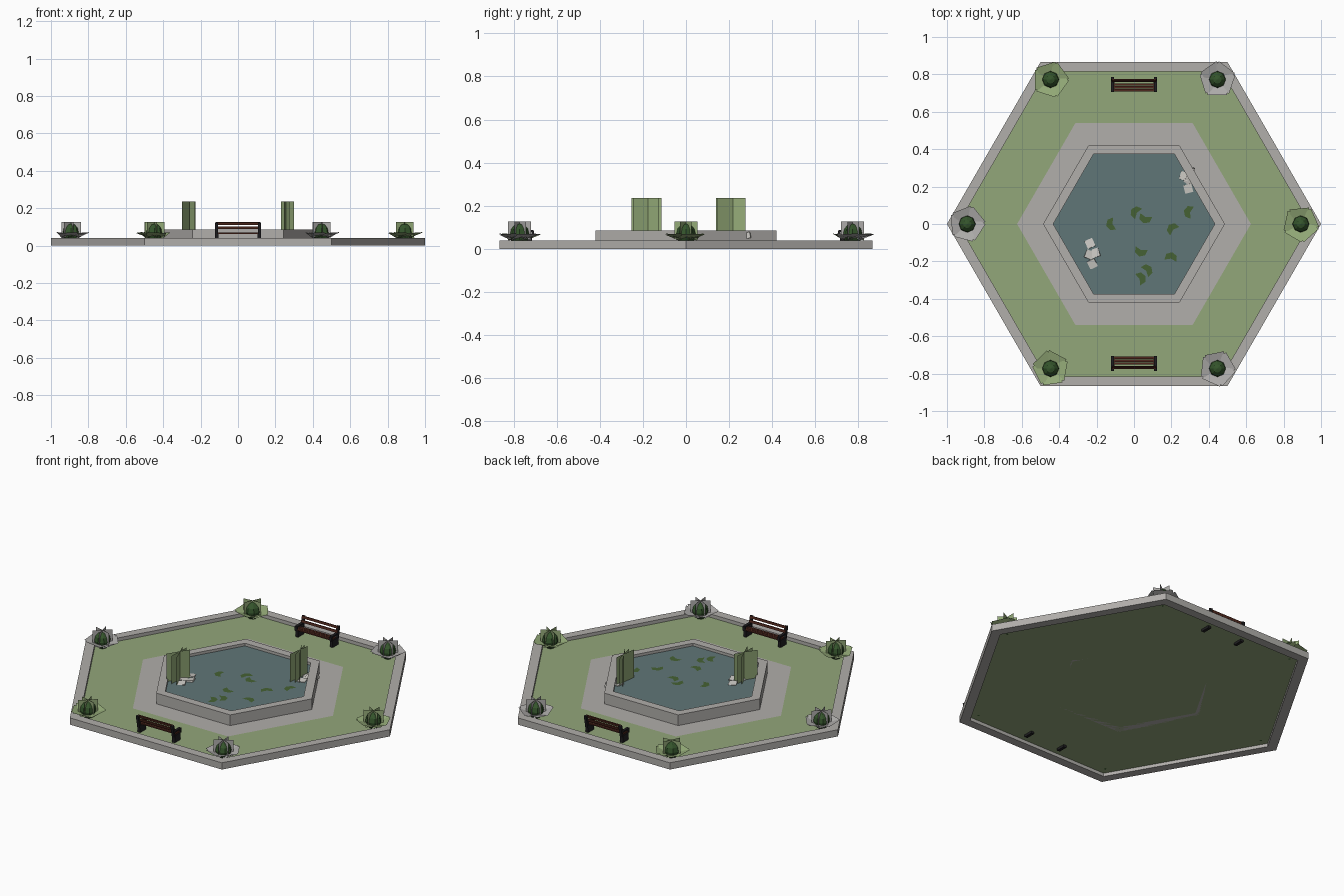
import bpy, bmesh, math, random
from mathutils import Matrix, Vector, Euler

if "Cube" in bpy.data.objects:
    bpy.data.objects.remove(bpy.data.objects["Cube"])

random.seed(4)
TAU = 2 * math.pi


def mat(name, r, g, b):
    m = bpy.data.materials.new(name)
    m.diffuse_color = (r, g, b, 1)
    m.use_nodes = True
    m.node_tree.nodes["Principled BSDF"].inputs["Base Color"].default_value = m.diffuse_color
    return m


STONE = mat("stone grey", .44, .425, .405)
GRASS = mat("grass green", .29, .385, .195)
WATER = mat("pond blue", .118, .18, .187)
PAD = mat("lily green", .06, .12, .033)
WOOD = mat("bench wood", .08, .022, .013)
IRON = mat("dark iron", .014, .013, .015)
BUSH = mat("bush green", .035, .09, .025)
LEAF = mat("leaf green", .30, .41, .19)
PETAL = mat("petal grey", .43, .42, .41)
ROCK = mat("rock grey", .60, .585, .55)


def finish(name, bm, material):
    me = bpy.data.meshes.new(name)
    bm.to_mesh(me)
    bm.free()
    me.materials.append(material)
    ob = bpy.data.objects.new(name, me)
    bpy.context.collection.objects.link(ob)
    return ob


def hexagon(bm, r, z):
    return [bm.verts.new((r * math.cos(k * TAU / 6), r * math.sin(k * TAU / 6), z)) for k in range(6)]


def hex_plate(name, r, z, material):
    bm = bmesh.new()
    bm.faces.new(hexagon(bm, r, z))
    finish(name, bm, material)


def hex_ring(name, r_out, r_in, z0, z1, material):
    bm = bmesh.new()
    loops = [hexagon(bm, r, z) for r, z in ((r_out, z0), (r_out, z1), (r_in, z1), (r_in, z0))]
    for i in range(4):
        a, b = loops[i], loops[(i + 1) % 4]
        for k in range(6):
            n = (k + 1) % 6
            bm.faces.new((a[k], a[n], b[n], b[k]))
    finish(name, bm, material)


def add_box(bm, loc, size, rot=(0, 0, 0)):
    m = Matrix.LocRotScale(Vector(loc), Euler(rot), Vector(size))
    bmesh.ops.create_cube(bm, size=1, matrix=m)


def add_upright_card(bm, x, y, width, z0, z1, angle):
    dx, dy = math.cos(angle) * width / 2, math.sin(angle) * width / 2
    bm.faces.new([bm.verts.new(p) for p in
                  ((x - dx, y - dy, z0), (x + dx, y + dy, z0), (x + dx, y + dy, z1), (x - dx, y - dy, z1))])


# Ground: lawn, paving, outer kerb, pond wall and water
hex_ring("outer_kerb", 1.0, .94, 0, .04, STONE)
hex_plate("lawn", .945, .02, GRASS)
hex_plate("paving", .625, .0225, STONE)
hex_ring("pond_wall", .486, .432, .02, .086, STONE)
hex_plate("water", .44, .07, WATER)

# Lily pads: fans of four triangles with an open notch
bm = bmesh.new()
pads = [(-.115, 0), (.015, .06), (.062, .037), (.30, .063), (.21, -.03),
        (.038, -.14), (.197, -.185), (.065, -.25), (.03, -.293)]
for x, y in pads:
    start = random.uniform(0, TAU)
    c = bm.verts.new((x, y, .0725))
    rim = [bm.verts.new((x + .035 * math.cos(start + k * .95), y + .035 * math.sin(start + k * .95), .0725))
           for k in range(5)]
    for p, q in zip(rim, rim[1:]):
        bm.faces.new((c, p, q))
finish("lily_pads", bm, PAD)

# Reeds: crossed upright cards in two clumps
for name, x, y, angles in (("reeds_left", -.26, -.183, (58, 88, 112)),
                           ("reeds_right", .26, .207, (82, 103, 120))):
    bm = bmesh.new()
    for i, a in enumerate(angles):
        add_upright_card(bm, x + (i - 1) * .004, y, .138, .07, .236, math.radians(a))
    finish(name, bm, LEAF)

# Rocks: small tilted blocks at the water's edge
for name, spots in (("rocks_left", ((-.235, -.105), (-.205, -.155), (-.24, -.165), (-.222, -.212))),
                    ("rocks_right", ((.268, .255), (.295, .235), (.29, .19), (.30, .28)))):
    bm = bmesh.new()
    for x, y in spots:
        add_box(bm, (x, y, .061), (.044, .046, .028),
                (random.uniform(-.2, .2), random.uniform(-.2, .2), random.uniform(0, 1.5)))
    finish(name, bm, ROCK)

# Corner plants: spread petals, crossed cards and a dark bush
for k in range(6):
    px, py = .892 * math.cos(k * TAU / 6), .892 * math.sin(k * TAU / 6)
    colour = LEAF if k % 2 == 0 else PETAL
    spin = random.uniform(0, TAU)
    bm = bmesh.new()
    for i in range(5):
        rot = Matrix.Translation((px, py, 0)) @ Matrix.Rotation(spin + i * TAU / 5, 4, 'Z')
        lift = .004 * (i % 2)
        corners = ((0, -.052, .04), (.083, -.052, .066 + lift), (.083, .052, .072 - lift), (0, .052, .046))
        bm.faces.new([bm.verts.new(rot @ Vector(c)) for c in corners])
    finish("petals_%d" % k, bm, colour)
    bm = bmesh.new()
    for i in range(3):
        add_upright_card(bm, px, py, .108, .045, .127, spin + .3 + i * math.pi / 3)
    finish("plant_cards_%d" % k, bm, colour)
    bm = bmesh.new()
    bmesh.ops.create_uvsphere(bm, u_segments=8, v_segments=6, radius=1,
                              matrix=Matrix.Translation((px, py, .068)) @ Matrix.Diagonal((.045, .045, .05, 1)))
    finish("bush_%d" % k, bm, BUSH)

# Benches: backrest outward, both facing the pond
for name, side in (("back", 1), ("front", -1)):
    turn = Matrix.Rotation(0 if side > 0 else math.pi, 4, 'Z')
    slats = bmesh.new()
    for y in (.714, .730, .746):
        add_box(slats, (0, y, .066), (.236, .013, .007))
    for y, z in ((.765, .095), (.771, .118)):
        add_box(slats, (0, y, z), (.236, .007, .014), (-.2, 0, 0))
    frame = bmesh.new()
    for x in (-.114, .114):
        add_box(frame, (x, .742, .034), (.018, .055, .056))
        add_box(frame, (x, .737, .083), (.016, .06, .008))
        add_box(frame, (x, .711, .071), (.014, .010, .024))
        add_box(frame, (x, .773, .085), (.016, .012, .078), (-.2, 0, 0))
    for bm, part, m in ((slats, "slats", WOOD), (frame, "frame", IRON)):
        bm.transform(turn)
        finish("%s_bench_%s" % (name, part), bm, m)

# Consistent outward normals on the closed parts
for ob in bpy.data.objects:
    bm = bmesh.new()
    bm.from_mesh(ob.data)
    if all(len(e.link_faces) == 2 for e in bm.edges):
        bmesh.ops.recalc_face_normals(bm, faces=bm.faces)
        bm.to_mesh(ob.data)
    bm.free()
